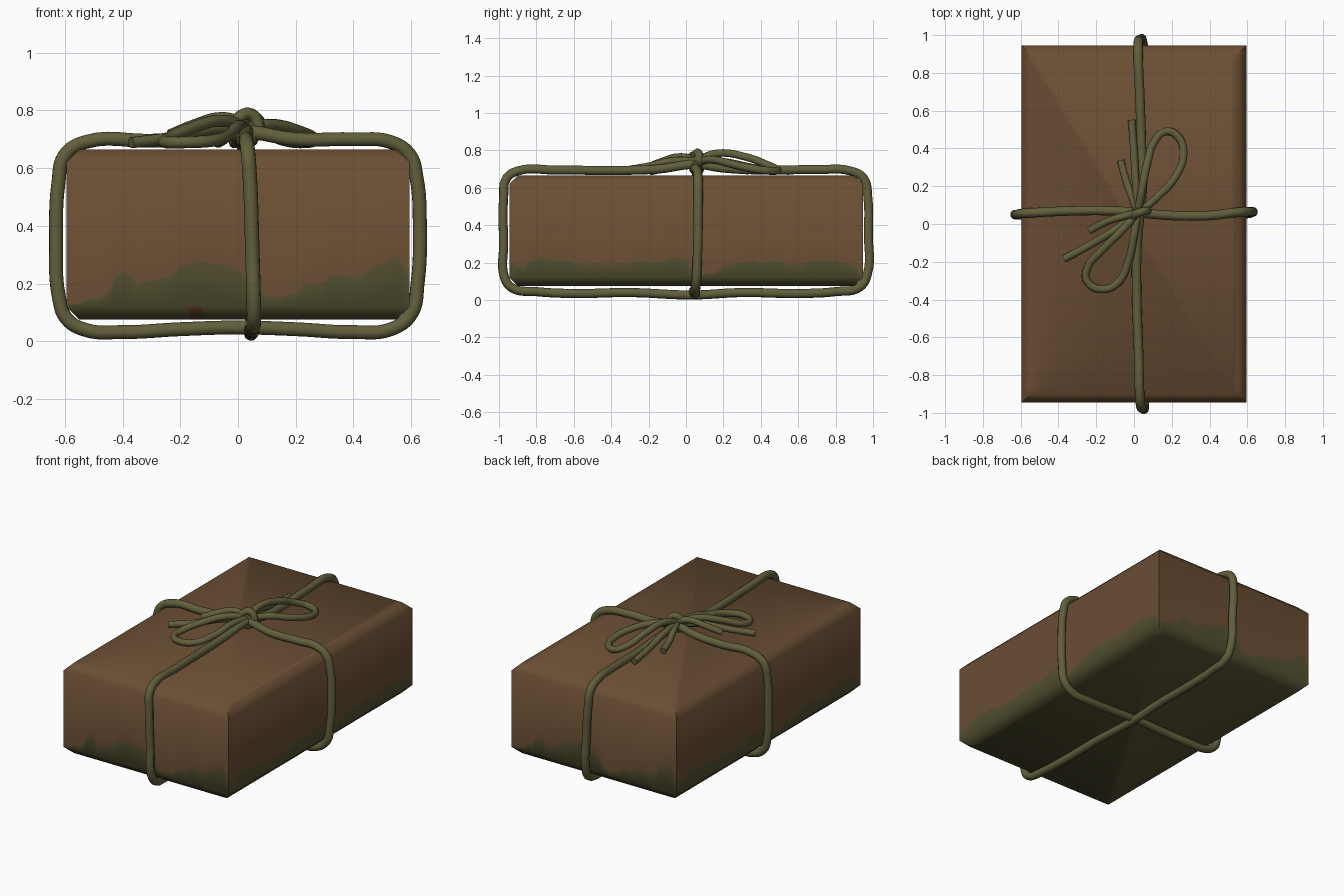
import bpy, bmesh, math, random

if "Cube" in bpy.data.objects:
    bpy.data.objects.remove(bpy.data.objects["Cube"])
random.seed(4)


def material(name, r, g, b):
    m = bpy.data.materials.new(name)
    m.diffuse_color = (r, g, b, 1)
    m.use_nodes = True
    m.node_tree.nodes["Principled BSDF"].inputs["Base Color"].default_value = m.diffuse_color
    return m


brown = material("brown paper", 0.145, 0.076, 0.034)
moss = material("moss green stain", 0.088, 0.080, 0.030)
rust = material("rust stain", 0.105, 0.042, 0.020)
olive = material("olive twine", 0.122, 0.114, 0.045)

# --- Parcel: chamfered box whose walls are split along a wavy stain line
HX, HY, Z0, Z1, C = 0.595, 0.945, 0.075, 0.665, 0.045
FRONT = [(0, .13), (.12, .17), (.16, .24), (.21, .20), (.33, .25), (.42, .28), (.5, .24),
         (.58, .15), (.67, .17), (.79, .23), (.83, .21), (.92, .27), (.96, .30), (1, .22)]
SIDE = [(0, .22), (.03, .18), (.08, .23), (.18, .20), (.31, .19), (.45, .22), (.5, .22),
        (.53, .13), (.6, .17), (.71, .21), (.82, .18), (.87, .22), (.95, .21), (1, .14)]


def stain_height(profile, t):
    for (a, ha), (b, hb) in zip(profile, profile[1:]):
        if t <= b:
            return ha + (hb - ha) * (t - a) / (b - a)
    return profile[-1][1]


corners = [(-HX, -HY), (HX, -HY), (HX, HY), (-HX, HY)]
perimeter = []
N = 48
for i in range(4):
    (ax, ay), (bx, by) = corners[i], corners[(i + 1) % 4]
    for k in range(N):
        t = k / N
        h = stain_height(FRONT if i % 2 == 0 else SIDE, t)
        if k:
            h += random.uniform(-0.013, 0.013)
        perimeter.append((ax + (bx - ax) * t, ay + (by - ay) * t, max(h, Z0 + C + 0.006)))

bm = bmesh.new()
sx, sy = (HX - C) / HX, (HY - C) / HY
rings = [
    [bm.verts.new((x * sx, y * sy, Z0)) for x, y, h in perimeter],
    [bm.verts.new((x, y, Z0 + C)) for x, y, h in perimeter],
    [bm.verts.new((x, y, h)) for x, y, h in perimeter],
    [bm.verts.new((x, y, Z1 - C)) for x, y, h in perimeter],
    [bm.verts.new((x * sx, y * sy, Z1)) for x, y, h in perimeter],
]
M = len(perimeter)
for level, (lo, hi) in enumerate(zip(rings, rings[1:])):
    for i in range(M):
        j = (i + 1) % M
        f = bm.faces.new((lo[i], lo[j], hi[j], hi[i]))
        f.material_index = 1 if level < 2 else 0
        # small rust mark low on the front
        if level == 0 and 17 <= i <= 18:
            f.material_index = 2
bm.faces.new(rings[-1])
bm.faces.new(rings[0][::-1]).material_index = 1
mesh = bpy.data.meshes.new("parcel")
bm.to_mesh(mesh)
bm.free()
for m in (brown, moss, rust):
    mesh.materials.append(m)
parcel = bpy.data.objects.new("parcel", mesh)
bpy.context.collection.objects.link(parcel)
bpy.context.view_layer.objects.active = parcel
parcel.select_set(True)
bpy.ops.object.shade_smooth_by_angle(angle=math.radians(50))
parcel.select_set(False)


# --- Twine: round tubes swept along smooth paths
def twine(name, points, radius=0.025, cyclic=False):
    cu = bpy.data.curves.new(name, 'CURVE')
    cu.dimensions = '3D'
    cu.bevel_depth = radius
    cu.bevel_resolution = 3
    cu.resolution_u = 6
    cu.use_fill_caps = True
    sp = cu.splines.new('BEZIER')
    sp.bezier_points.add(len(points) - 1)
    for bp, p in zip(sp.bezier_points, points):
        bp.co = p
        bp.handle_left_type = bp.handle_right_type = 'AUTO'
    sp.use_cyclic_u = cyclic
    cu.materials.append(olive)
    ob = bpy.data.objects.new(name, cu)
    bpy.context.collection.objects.link(ob)
    bpy.ops.object.select_all(action='DESELECT')
    ob.select_set(True)
    bpy.context.view_layer.objects.active = ob
    bpy.ops.object.convert(target='MESH')


# wrap across the width
twine("cross_wrap", [
    (.02, .06, .725), (-.12, .07, .705), (-.3, .07, .695), (-.53, .06, .69), (-.6, .055, .645),
    (-.622, .05, .55), (-.63, .05, .35), (-.62, .05, .15), (-.595, .05, .08), (-.53, .05, .04),
    (-.4, .05, .032), (-.2, .04, .042), (0, .04, .048), (.2, .04, .042), (.4, .05, .032),
    (.53, .05, .042), (.6, .055, .095), (.622, .06, .2), (.63, .065, .4), (.618, .065, .57),
    (.595, .065, .645), (.53, .06, .69), (.4, .045, .70), (.2, .045, .70)], cyclic=True)

# wrap along the length
twine("long_wrap", [
    (.03, .05, .725), (.015, -.15, .70), (.015, -.4, .693), (.025, -.7, .695), (.03, -.9, .69),
    (.035, -.96, .65), (.042, -.975, .55), (.05, -.975, .3), (.055, -.97, .12), (.055, -.93, .065),
    (.05, -.8, .045), (.05, -.6, .035), (.045, -.3, .04), (.045, .03, .027), (.045, .3, .04),
    (.05, .6, .035), (.05, .8, .045), (.05, .93, .07), (.045, .97, .14), (.035, .975, .35),
    (.025, .972, .55), (.022, .95, .65), (.022, .88, .69), (.03, .7, .697), (.04, .4, .695),
    (.045, .2, .705)], cyclic=True)

# bow loops
twine("bow_loop_back", [
    (.02, .05, .745), (.04, .17, .785), (.07, .32, .765), (.11, .44, .72), (.17, .49, .695),
    (.235, .46, .69), (.262, .37, .70), (.22, .25, .725), (.12, .14, .75), (.03, .06, .74)], 0.021)
twine("bow_loop_front", [
    (.02, .06, .745), (-.06, -.03, .765), (-.17, -.14, .735), (-.245, -.23, .70), (-.25, -.3, .69),
    (-.18, -.345, .69), (-.09, -.315, .695), (-.03, -.2, .715), (0, -.06, .745), (.02, .05, .74)], 0.021)

# loose ends
for name, pts in {
    "tail_front_long": [(.02, .06, .74), (-.1, -.03, .735), (-.24, -.115, .705), (-.37, -.185, .688)],
    "tail_front_short": [(.02, .06, .76), (-.06, .04, .775), (-.15, .01, .75), (-.235, -.035, .715)],
    "tail_back_long": [(.02, .06, .745), (.01, .2, .74), (0, .38, .705), (-.012, .55, .688)],
    "tail_back_short": [(.02, .06, .745), (-.01, .14, .735), (-.045, .24, .705), (-.07, .335, .69)],
}.items():
    twine(name, pts, 0.02)

# knot binding the bow
twine("knot", [(-.015, .035, .73), (.005, .05, .775), (.04, .065, .787), (.068, .07, .755),
               (.06, .065, .715), (.02, .05, .70)], 0.022, True)
